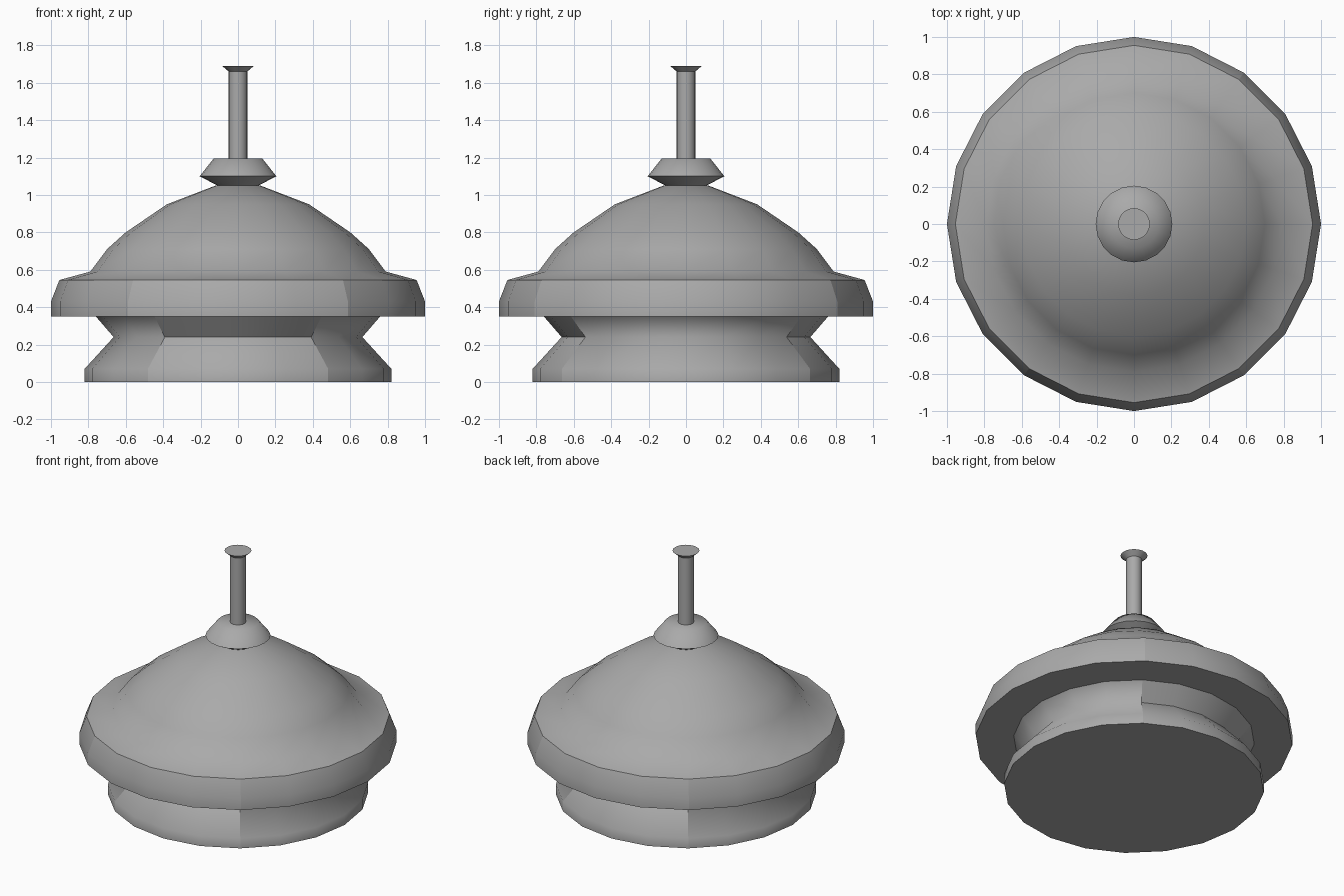
import bpy
import math

SIDES = 20

if "Cube" in bpy.data.objects:
    bpy.data.objects.remove(bpy.data.objects["Cube"], do_unlink=True)

grey = bpy.data.materials.new("plain grey")
grey.use_nodes = True
grey.diffuse_color = (0.4, 0.4, 0.4, 1)
grey.node_tree.nodes["Principled BSDF"].inputs["Base Color"].default_value = (0.4, 0.4, 0.4, 1)


def lathe(name, profile, creases=(), front_creases=(), seams=False):
    """Spin a (radius, height) profile about z; crease the listed rings."""
    verts, faces = [], []
    for r, z in profile:
        for s in range(SIDES):
            a = 2 * math.pi * s / SIDES
            verts.append((r * math.cos(a), r * math.sin(a), z))
    for k in range(len(profile) - 1):
        for s in range(SIDES):
            t = (s + 1) % SIDES
            faces.append((k * SIDES + s, k * SIDES + t, (k + 1) * SIDES + t, (k + 1) * SIDES + s))
    last = (len(profile) - 1) * SIDES
    faces.append(tuple(reversed(range(SIDES))))
    faces.append(tuple(range(last, last + SIDES)))

    mesh = bpy.data.meshes.new(name)
    mesh.from_pydata(verts, [], faces)
    mesh.materials.append(grey)
    mesh.polygons.foreach_set("use_smooth", [True] * len(faces))
    for edge in mesh.edges:
        a, b = edge.vertices
        ring_a, ring_b = a // SIDES, b // SIDES
        if ring_a == ring_b:
            # Front and back panels carry extra creases within 36 degrees of y
            mid_x = abs(verts[a][0] + verts[b][0]) / 2
            panel = mid_x < profile[ring_a][0] * math.sin(math.radians(36))
            edge.use_edge_sharp = ring_a in creases or (panel and ring_a in front_creases)
        elif seams:
            # Upright seams where the front and back panels meet the sides
            edge.use_edge_sharp = a % SIDES in (3, 7, 13, 17)
    obj = bpy.data.objects.new(name, mesh)
    bpy.context.collection.objects.link(obj)
    return obj


# Waisted foot
lathe("base", [(0.82, 0), (0.82, 0.07), (0.665, 0.24), (0.76, 0.35)],
      creases=(0, 3), front_creases=(2,), seams=True)

# Wide rim band
lathe("rim", [(1.0, 0.35), (1.0, 0.43), (0.955, 0.545)], creases=(0, 2), seams=True)

# Domed cover
lathe("dome", [(0.955, 0.545), (0.79, 0.59), (0.70, 0.71), (0.60, 0.80),
               (0.38, 0.95), (0.12, 1.05)], creases=(0,))

# Collar under the stem
lathe("collar", [(0.11, 1.05), (0.205, 1.10), (0.13, 1.195)], creases=(0, 1))

# Stem with flared tip
lathe("stem", [(0.05, 1.19), (0.05, 1.66), (0.085, 1.69)], creases=(0, 1, 2))
